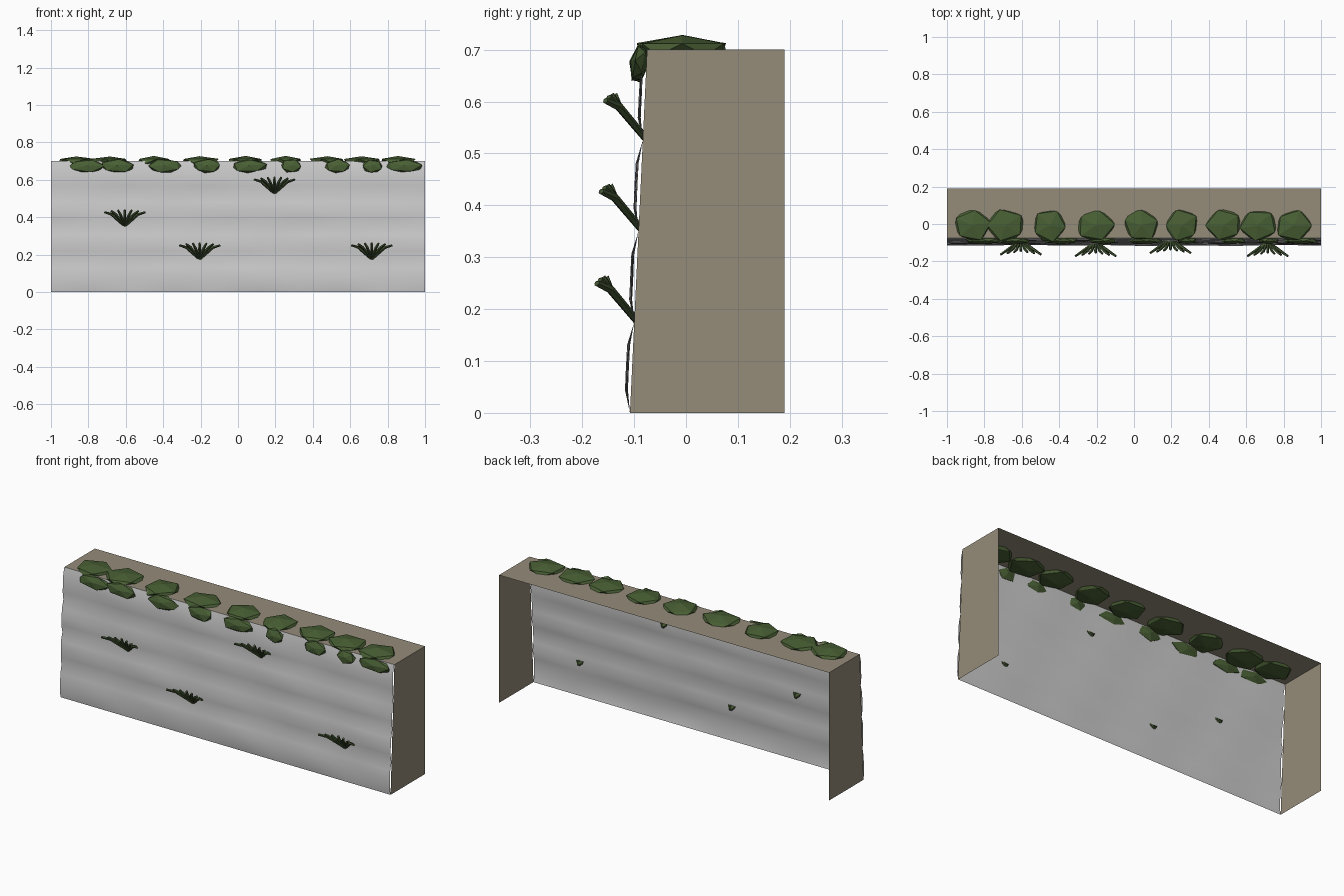
import bpy, bmesh, math, random
from mathutils import Vector, Matrix

random.seed(4)
cube = bpy.data.objects.get("Cube")
if cube:
    bpy.data.objects.remove(cube)

W, H, BACK = 1.0, 0.7, 0.19


def material(name, rgb):
    m = bpy.data.materials.new(name)
    m.use_nodes = True
    m.diffuse_color = (*rgb, 1)
    bsdf = next(n for n in m.node_tree.nodes if n.type == 'BSDF_PRINCIPLED')
    bsdf.inputs["Base Color"].default_value = (*rgb, 1)
    bsdf.inputs["Roughness"].default_value = 0.9
    return m


STONE = material("pale stone", (0.6, 0.6, 0.6))
EARTH = material("dry earth", (0.3, 0.265, 0.195))
MOSS = material("moss green", (0.065, 0.114, 0.034))
GRASS = material("grass green", (0.055, 0.09, 0.032))


def finish(name, bm, mat, smooth=False):
    mesh = bpy.data.meshes.new(name)
    bm.to_mesh(mesh)
    bm.free()
    mesh.materials.append(mat)
    for p in mesh.polygons:
        p.use_smooth = smooth
    obj = bpy.data.objects.new(name, mesh)
    bpy.context.collection.objects.link(obj)
    return obj


def front_y(z):
    """Leaning line of the wall foot to its top edge."""
    return -0.108 + 0.033 * z / H


# Stone face: a leaning sheet with four softly bulging courses
bm = bmesh.new()
bmesh.ops.create_grid(bm, x_segments=48, y_segments=16, size=1)
for v in bm.verts:
    x, z = v.co.x * W, (v.co.y + 1) / 2 * H
    course = min(1, 1.4 * abs(math.sin(4 * math.pi * z / H)))
    ripple = 0.75 + 0.25 * math.sin(9 * x + 11 * z) * math.cos(5 * x - 4 * z)
    v.co = (x, front_y(z) - 0.012 * course * ripple, z)
finish("stone_face", bm, STONE, True)

# Earth top and the two end panels, open behind and below
bm = bmesh.new()
for side in (-W, W):
    pts = [(side, front_y(0), 0), (side, BACK, 0), (side, BACK, H), (side, front_y(H), H)]
    if side < 0:
        pts.reverse()
    bm.faces.new([bm.verts.new(p) for p in pts])
top = [(-W, front_y(H), H), (W, front_y(H), H), (W, BACK, H), (-W, BACK, H)]
bm.faces.new([bm.verts.new(p) for p in top])
finish("earth_bank", bm, EARTH)


def moss_clump(name, centre, size, tilt=0):
    """Squashed low-poly ball with uneven corners."""
    bm = bmesh.new()
    bmesh.ops.create_icosphere(bm, subdivisions=1, radius=1)
    bm.transform(Matrix.Rotation(random.uniform(0, 6), 4, 'Z'))
    for v in bm.verts:
        v.co *= random.uniform(0.94, 1.1)
    bm.transform(Matrix.Diagonal((*size, 1)))
    bm.transform(Matrix.Translation(centre) @ Matrix.Rotation(tilt, 4, 'X'))
    finish(name, bm, MOSS)


# Moss on the top edge: x position, half width
for i, (x, r) in enumerate([(-0.865, 0.105), (-0.685, 0.105), (-0.45, 0.095),
                            (-0.205, 0.11), (0.04, 0.1), (0.255, 0.097),
                            (0.48, 0.1), (0.66, 0.108), (0.855, 0.105)]):
    moss_clump(f"top_moss_{i + 1}", (x, -0.007, H), (r, 0.092, 0.026))

# Moss hanging over the stone face
for i, (x, r) in enumerate([(-0.81, 0.1), (-0.645, 0.095), (-0.395, 0.095),
                            (-0.165, 0.08), (0.06, 0.1), (0.285, 0.058),
                            (0.53, 0.072), (0.72, 0.058), (0.89, 0.1)]):
    moss_clump(f"hanging_moss_{i + 1}", (x, -0.09, 0.674), (r, 0.038, 0.018),
               math.radians(80))


def grass_tuft(name, x, z):
    """Fan of bent blades leaning out from the wall."""
    bm = bmesh.new()
    root = Vector((x, front_y(z) + 0.006, z - 0.002))
    for k in range(-3, 4):
        s = k / 3
        bend = Vector((0.07 * s, -0.052, 0.062))
        tip = Vector((0.108 * s, -0.06 - 0.018 * abs(s), 0.086 - 0.012 * s * s))
        path = [root, root + bend, root + tip]
        rings = []
        for p, r in zip(path, (0.007, 0.008, 0.006)):
            axis = (path[2] - path[0]).normalized()
            u = axis.orthogonal().normalized()
            w = axis.cross(u)
            ring = []
            for j in range(5):
                a = math.tau * j / 5
                ring.append(bm.verts.new(p + r * (math.cos(a) * u + math.sin(a) * w)))
            rings.append(ring)
        for a, b in zip(rings, rings[1:]):
            for j in range(5):
                n = (j + 1) % 5
                bm.faces.new((a[j], a[n], b[n], b[j]))
        bm.faces.new(rings[0][::-1])
        bm.faces.new(rings[-1])
    finish(name, bm, GRASS)


for i, (x, z) in enumerate([(-0.605, 0.355), (-0.205, 0.178), (0.195, 0.53), (0.715, 0.178)]):
    grass_tuft(f"grass_tuft_{i + 1}", x, z)
